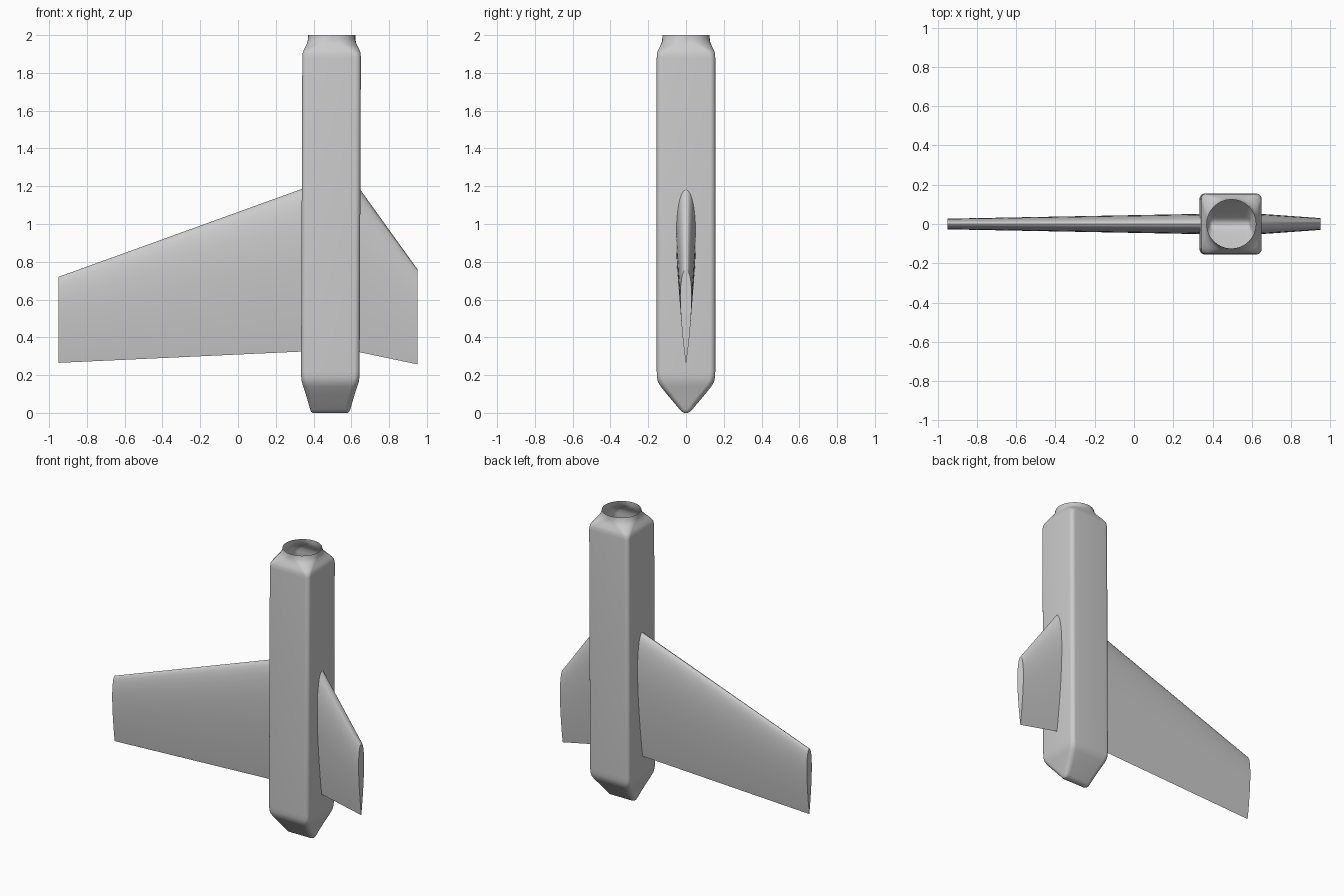
import bpy, bmesh, math

if "Cube" in bpy.data.objects:
    bpy.data.objects.remove(bpy.data.objects["Cube"])

grey = bpy.data.materials.new("light grey")
grey.diffuse_color = (0.6, 0.6, 0.6, 1)
grey.use_nodes = True
grey.node_tree.nodes["Principled BSDF"].inputs["Base Color"].default_value = grey.diffuse_color


def loft(name, rings, cap_start=False, cap_end=False, angle=40):
    """Skin a list of equal-length closed rings."""
    bm = bmesh.new()
    loops = [[bm.verts.new(p) for p in r] for r in rings]
    n = len(loops[0])
    for a, b in zip(loops, loops[1:]):
        for i in range(n):
            j = (i + 1) % n
            bm.faces.new((a[i], a[j], b[j], b[i]))
    if cap_start:
        bm.faces.new(loops[0][::-1])
    if cap_end:
        bm.faces.new(loops[-1])
    bmesh.ops.recalc_face_normals(bm, faces=bm.faces)
    me = bpy.data.meshes.new(name)
    bm.to_mesh(me)
    bm.free()
    me.materials.append(grey)
    ob = bpy.data.objects.new(name, me)
    bpy.context.collection.objects.link(ob)
    bpy.ops.object.select_all(action='DESELECT')
    ob.select_set(True)
    bpy.context.view_layer.objects.active = ob
    bpy.ops.object.shade_smooth_by_angle(angle=math.radians(angle))
    return ob


def rounded_ring(z, hx, hy, r, steps=8):
    """Rounded rectangle section; a circle when hx = hy = r."""
    cx = 0.488 + 0.004 * z
    pts = []
    for k, (sx, sy) in enumerate(((1, 1), (-1, 1), (-1, -1), (1, -1))):
        for i in range(steps + 1):
            t = math.pi / 2 * (k + (i + 0.02) / (steps + 0.04))
            pts.append((cx + sx * (hx - r) + r * math.cos(t),
                        sy * (hy - r) + r * math.sin(t), z))
    return pts


# Nacelle: wedge tail, square body, round open intake (z, half x, half y, radius)
sections = [
    (0.000, 0.092, 0.008, 0.008), (0.005, 0.100, 0.020, 0.018),
    (0.018, 0.106, 0.033, 0.026), (0.050, 0.115, 0.060, 0.032),
    (0.100, 0.130, 0.102, 0.034), (0.140, 0.143, 0.134, 0.033),
    (0.165, 0.151, 0.149, 0.032), (0.190, 0.154, 0.154, 0.030),
    (0.220, 0.155, 0.155, 0.028), (1.880, 0.155, 0.155, 0.028),
    (1.905, 0.153, 0.153, 0.034), (1.920, 0.148, 0.148, 0.046),
    (1.940, 0.138, 0.138, 0.070), (1.957, 0.130, 0.130, 0.096),
    (1.975, 0.126, 0.126, 0.116), (2.000, 0.125, 0.125, 0.125),
]
loft("nacelle", [rounded_ring(*s) for s in sections], cap_start=True)


def airfoil(x, z_trail, z_lead, n=20, t=0.12):
    """Symmetric airfoil section with its round nose at the top."""
    chord = z_lead - z_trail
    half = []
    for i in range(n + 1):
        u = (1 - math.cos(math.pi * i / n)) / 2
        y = 5 * t * (0.2969 * math.sqrt(u) - 0.126 * u - 0.3516 * u**2
                     + 0.2843 * u**3 - 0.1036 * u**4)
        half.append((u, y))
    loop = half + [(u, -y) for u, y in half[-2:0:-1]]
    return [(x, y * chord, z_lead - u * chord) for u, y in loop]


# Wings: (name, root x, tip x, root trail/lead z, tip trail/lead z)
for name, xr, xt, root, tip in (
        ("long_wing", 0.345, -0.95, (0.325, 1.188), (0.265, 0.72)),
        ("short_wing", 0.640, 0.95, (0.322, 1.192), (0.257, 0.76))):
    loft(name, [airfoil(xr, *root), airfoil(xt, *tip)], cap_end=True)
